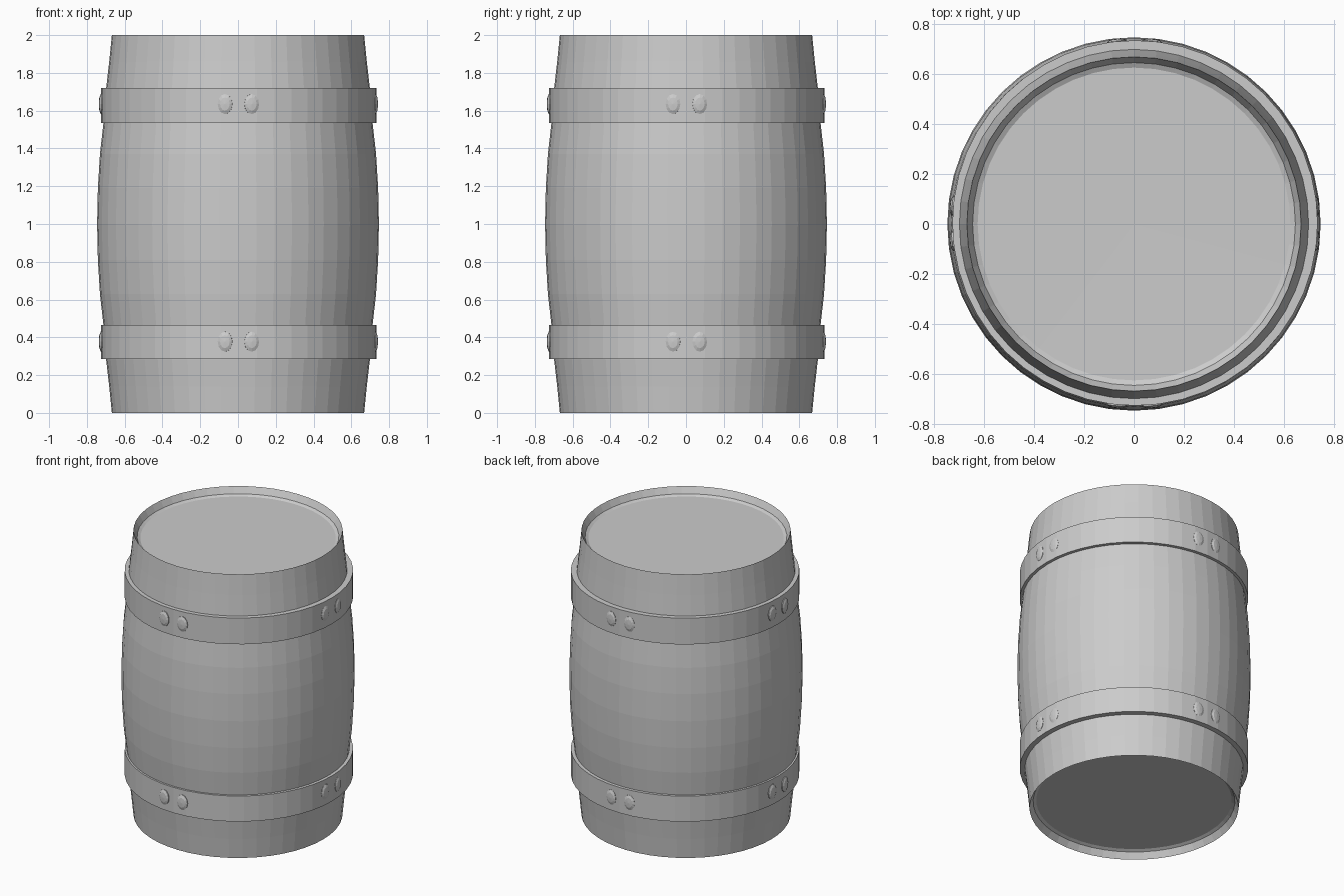
import bpy, bmesh, math
from mathutils import Matrix, Vector

if "Cube" in bpy.data.objects:
    bpy.data.objects.remove(bpy.data.objects["Cube"])

SIDES = 48


def finish(name, bm):
    bmesh.ops.recalc_face_normals(bm, faces=bm.faces[:])
    mesh = bpy.data.meshes.new(name)
    bm.to_mesh(mesh)
    bm.free()
    ob = bpy.data.objects.new(name, mesh)
    bpy.context.collection.objects.link(ob)
    return ob


def lathe(name, profile, closed=False, centre=(0, 0)):
    """Spin an (r, z) profile about z; r = 0 ends become a pole."""
    bm = bmesh.new()
    verts = [bm.verts.new((r, 0, z)) for r, z in profile]
    n = len(verts)
    edges = [bm.edges.new((verts[i], verts[(i + 1) % n]))
             for i in range(n if closed else n - 1)]
    bmesh.ops.spin(bm, geom=verts + edges, cent=(0, 0, 0), axis=(0, 0, 1),
                   angle=math.tau, steps=SIDES, use_duplicate=False)
    bmesh.ops.remove_doubles(bm, verts=bm.verts[:], dist=1e-4)
    bmesh.ops.translate(bm, verts=bm.verts[:], vec=(*centre, 0))
    return finish(name, bm)


# Bulging barrel body with recessed lids at both ends
half = [(0, 0.056), (0.625, 0.054), (0.645, 0.044), (0.668, 0.0), (0.682, 0.14),
        (0.698, 0.28), (0.712, 0.46), (0.731, 0.63), (0.742, 0.81)]
profile = half + [(0.746, 1.0)] + [(r, 2 - z) for r, z in reversed(half)]
lathe("barrel_body", profile)

# Two flat hoops
for label, z0, z1 in (("lower", 0.285, 0.465), ("upper", 1.535, 1.72)):
    lathe(f"{label}_hoop",
          [(0.69, z0), (0.73, z0), (0.73, z1), (0.69, z1)],
          closed=True, centre=(0.004, 0.004))

# Pairs of oval rivets on four sides of each hoop
dome = [(1.0, 0.0), (1.0, 0.45), (0.65, 0.85), (0.0, 1.0)]
for label, z in (("lower", 0.377), ("upper", 1.635)):
    bm = bmesh.new()
    for quarter in range(4):
        for x in (-0.071, 0.071):
            turn = math.atan2(x, 0.73) + quarter * math.pi / 2
            place = (Matrix.Translation((0.002, 0.002, z))
                     @ Matrix.Rotation(turn, 4, 'Z')
                     @ Matrix.Translation((0, -0.724, 0)))
            rings = []
            for r, h in dome[:-1]:
                rings.append([bm.verts.new(place @ Vector((
                    0.039 * r * math.cos(a), -0.018 * h, 0.053 * r * math.sin(a))))
                    for a in (i * math.tau / 12 for i in range(12))])
            tip = bm.verts.new(place @ Vector((0, -0.018, 0)))
            for i in range(12):
                j = (i + 1) % 12
                for a, b in zip(rings, rings[1:]):
                    bm.faces.new((a[i], a[j], b[j], b[i]))
                bm.faces.new((rings[-1][i], rings[-1][j], tip))
            bm.faces.new(rings[0])
    finish(f"{label}_rivets", bm)
